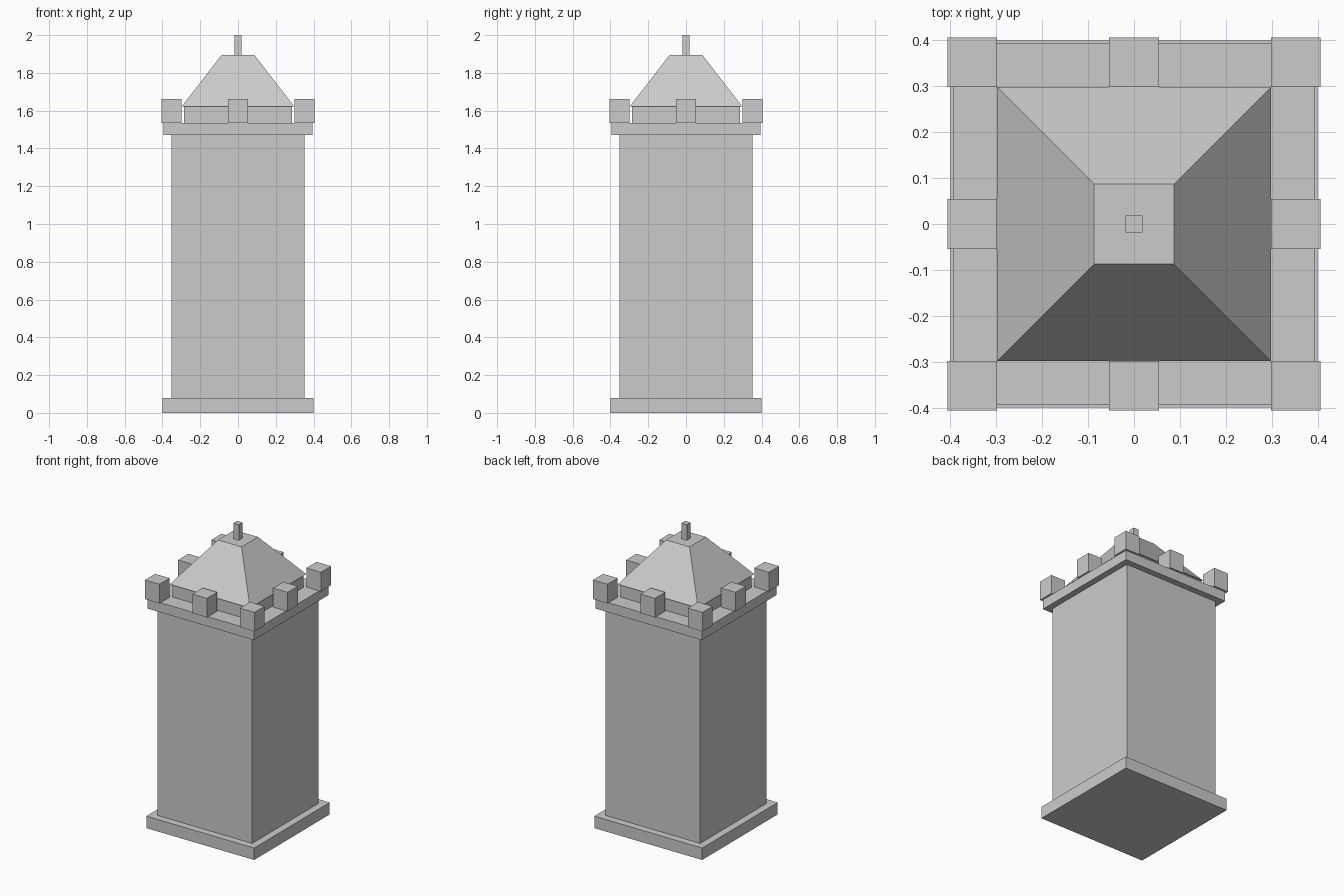
import bpy
import bmesh

cube = bpy.data.objects.get("Cube")
if cube:
    bpy.data.objects.remove(cube, do_unlink=True)

stone = bpy.data.materials.new("light_grey_stone")
stone.use_nodes = True
colour = (0.6, 0.6, 0.6, 1)
stone.diffuse_color = colour
stone.node_tree.nodes["Principled BSDF"].inputs["Base Color"].default_value = colour


def block(name, half, z0, z1, x=0, y=0, top_half=None):
    """Square block from z0 to z1, optionally tapering to top_half."""
    top_half = top_half or half
    bm = bmesh.new()
    bmesh.ops.create_cube(bm, size=2)
    for v in bm.verts:
        h, z = (top_half, z1) if v.co.z > 0 else (half, z0)
        v.co = (v.co.x * h, v.co.y * h, z)
    mesh = bpy.data.meshes.new(name)
    bm.to_mesh(mesh)
    bm.free()
    mesh.materials.append(stone)
    obj = bpy.data.objects.new(name, mesh)
    obj.location = (x, y, 0)
    bpy.context.collection.objects.link(obj)
    return obj


# Tower body
block("base_plinth", 0.40, 0, 0.08)
block("tower_shaft", 0.352, 0.08, 1.47)
block("parapet_slab", 0.394, 1.47, 1.535)

# Top chamber, sloped roof and finial
block("top_chamber", 0.286, 1.535, 1.622)
block("roof", 0.298, 1.622, 1.895, top_half=0.087)
block("finial", 0.019, 1.895, 2.0)

# Merlons at the corners and the middle of each side
for i in (-1, 0, 1):
    for j in (-1, 0, 1):
        if i or j:
            block("merlon", 0.054, 1.535, 1.663, i * 0.352, j * 0.352)
